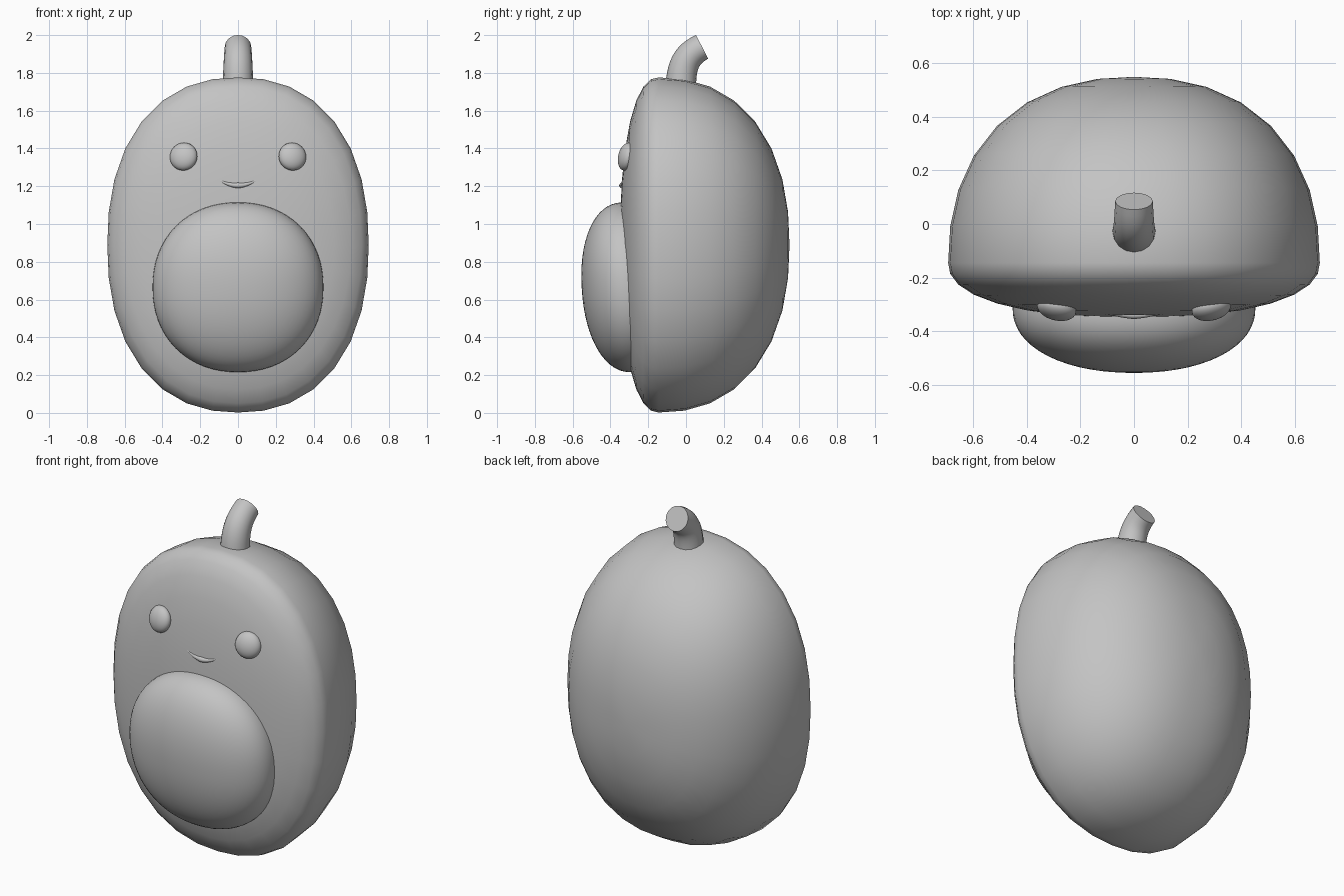
import bpy
from math import radians
from mathutils import Vector

cube = bpy.data.objects.get("Cube")
if cube:
    bpy.data.objects.remove(cube, do_unlink=True)

grey = bpy.data.materials.new("soft_grey")
grey.use_nodes = True
grey.diffuse_color = (0.55, 0.55, 0.55, 1)
grey.node_tree.nodes["Principled BSDF"].inputs["Base Color"].default_value = grey.diffuse_color


def finish(obj, name):
    """Name the part, give it its material and smooth it."""
    obj.name = obj.data.name = name
    obj.data.materials.clear()
    obj.data.materials.append(grey)
    bpy.ops.object.select_all(action='DESELECT')
    obj.select_set(True)
    bpy.context.view_layer.objects.active = obj
    bpy.ops.object.shade_smooth_by_angle(angle=radians(40))
    return obj


def rounded_blob(name, centre, width, height, front, back, power=2.0,
                 segments=32, tilt=(0, 0, 0)):
    """Squarish ellipsoid with its poles on y and separate front and back depths."""
    bpy.ops.mesh.primitive_uv_sphere_add(segments=segments, ring_count=segments // 2)
    obj = bpy.context.object
    for v in obj.data.vertices:
        d = Vector((v.co.x, v.co.z, -v.co.y))
        d /= sum(abs(c) ** power for c in d) ** (1 / power)
        depth = front if d.y < 0 else back
        v.co = (d.x * width, d.y * depth, -d.z * height)
    obj.data.flip_normals()
    # The axis swap mirrors the faces, so restore outward normals
    bpy.ops.object.mode_set(mode='EDIT')
    bpy.ops.mesh.select_all(action='SELECT')
    bpy.ops.mesh.normals_make_consistent(inside=False)
    bpy.ops.object.mode_set(mode='OBJECT')
    obj.location = centre
    obj.rotation_euler = [radians(a) for a in tilt]
    return finish(obj, name)


def tube(name, points, radius, sides):
    """Capped bezier tube; each point is (position, handle offset, radius factor)."""
    curve = bpy.data.curves.new(name, 'CURVE')
    curve.dimensions = '3D'
    curve.bevel_depth = radius
    curve.bevel_resolution = sides
    curve.resolution_u = 12
    curve.use_fill_caps = True
    spline = curve.splines.new('BEZIER')
    spline.bezier_points.add(len(points) - 1)
    for bp, (pos, handle, factor) in zip(spline.bezier_points, points):
        bp.handle_left_type = bp.handle_right_type = 'FREE'
        bp.co = pos
        bp.handle_left = Vector(pos) - Vector(handle)
        bp.handle_right = Vector(pos) + Vector(handle)
        bp.radius = factor
    obj = bpy.data.objects.new(name, curve)
    bpy.context.collection.objects.link(obj)
    bpy.ops.object.select_all(action='DESELECT')
    obj.select_set(True)
    bpy.context.view_layer.objects.active = obj
    bpy.ops.object.convert(target='MESH')
    return finish(bpy.context.object, name)


# Body: deep dome behind, shallow dome in front
rounded_blob("body", (0, -0.145, 0.889), 0.692, 0.887, 0.205, 0.693, power=2.27)

# Round belly stone, leaning with the front face
rounded_blob("belly_stone", (0, -0.315, 0.665), 0.452, 0.45, 0.237, 0.237,
             power=2.15, segments=64, tilt=(4, 0, 0))

# Eyes, turned to follow the front face
for side, name in ((1, "left_eye"), (-1, "right_eye")):
    rounded_blob(name, (side * 0.288, -0.315, 1.357), 0.074, 0.075, 0.042, 0.042,
                 tilt=(-13, 0, side * 13))

# Smile, thin at both corners
tube("mouth", [((-0.112, -0.333, 1.239), (0.03, -0.002, -0.018), 0.1),
               ((0, -0.339, 1.204), (0.045, 0, 0), 1),
               ((0.112, -0.333, 1.239), (0.03, 0.002, 0.018), 0.1)], 0.015, 4)

# Stem, bending backwards to a flat cut end
tube("stem", [((0, -0.028, 1.70), (0, 0, 0.14), 1.05),
              ((0, 0.085, 1.938), (0, 0.085, 0.043), 0.9)], 0.078, 6)
